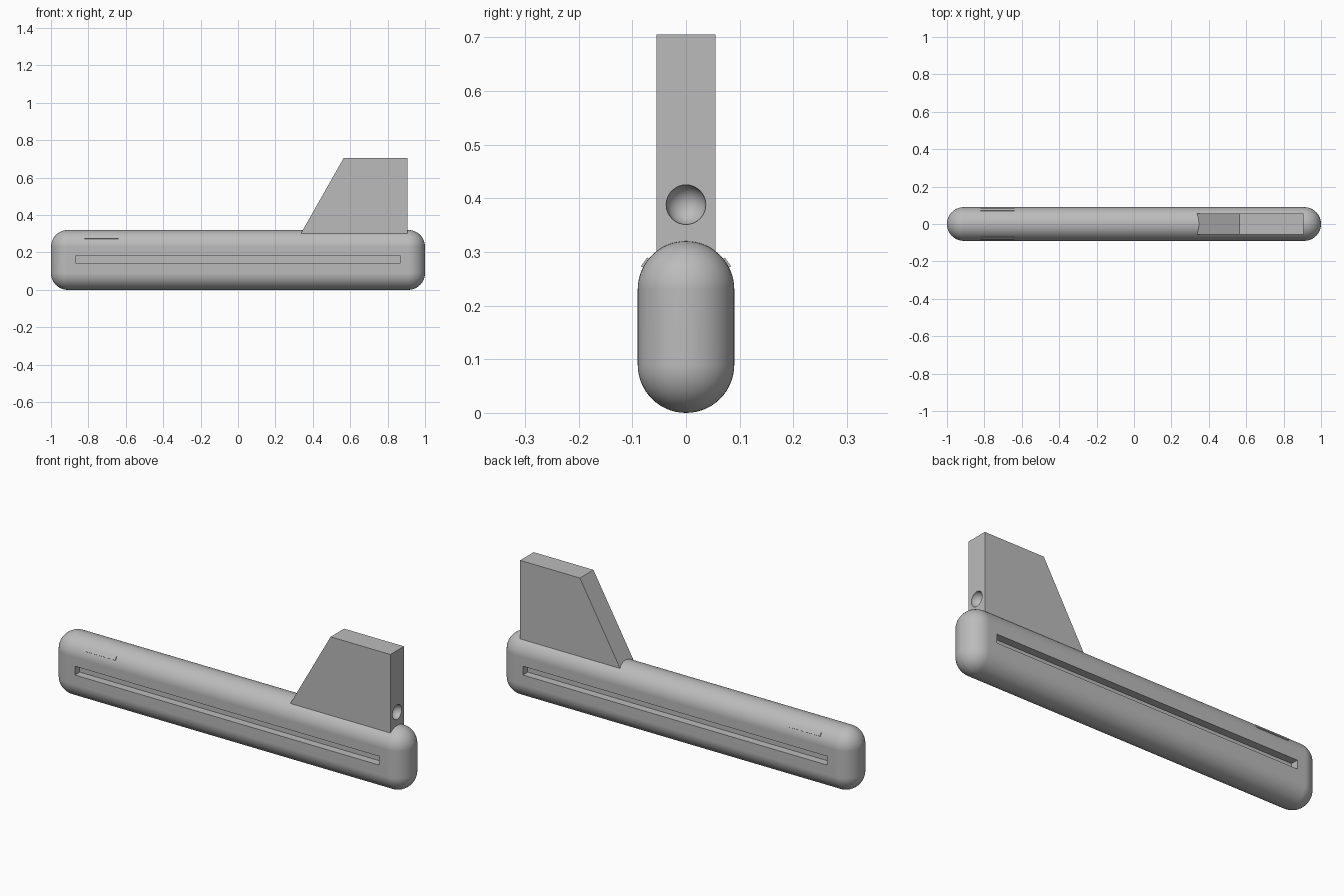
import bpy, bmesh, math

cube = bpy.data.objects.get("Cube")
if cube:
    bpy.data.objects.remove(cube, do_unlink=True)

grey = bpy.data.materials.new("plain grey")
grey.use_nodes = True
GREY = (0.5, 0.5, 0.5, 1)
grey.diffuse_color = GREY
grey.node_tree.nodes["Principled BSDF"].inputs["Base Color"].default_value = GREY


def finish(name, bm):
    mesh = bpy.data.meshes.new(name)
    bmesh.ops.recalc_face_normals(bm, faces=bm.faces)
    bm.to_mesh(mesh)
    bm.free()
    mesh.materials.append(grey)
    obj = bpy.data.objects.new(name, mesh)
    bpy.context.collection.objects.link(obj)
    return obj


def box(name, size, centre, tilt=0):
    bm = bmesh.new()
    bmesh.ops.create_cube(bm, size=1)
    bmesh.ops.scale(bm, vec=size, verts=bm.verts)
    obj = finish(name, bm)
    obj.location = centre
    obj.rotation_euler.x = tilt
    return obj


def apply(obj, mod):
    bpy.context.view_layer.objects.active = obj
    bpy.ops.object.modifier_apply(modifier=mod.name)


def carve(obj, cutter):
    mod = obj.modifiers.new("carve", 'BOOLEAN')
    mod.operation = 'DIFFERENCE'
    mod.solver = 'EXACT'
    mod.object = cutter
    bpy.context.view_layer.update()
    apply(obj, mod)
    bpy.data.objects.remove(cutter, do_unlink=True)


def smooth(obj):
    bpy.ops.object.select_all(action='DESELECT')
    obj.select_set(True)
    bpy.context.view_layer.objects.active = obj
    bpy.ops.object.shade_smooth_by_angle(angle=math.radians(30))
    mod = obj.modifiers.new("even shading", 'WEIGHTED_NORMAL')
    mod.keep_sharp = True


# Fully rounded long body
HALF_WIDTH, HEIGHT = 0.09, 0.32
body = box("body", (2, 2 * HALF_WIDTH, HEIGHT), (0, 0, HEIGHT / 2))
rounding = body.modifiers.new("rounding", 'BEVEL')
rounding.width = HALF_WIDTH - 0.0002
rounding.segments = 14
apply(body, rounding)

# Long side grooves and small raised tabs on both shoulders
DEPTH = 0.04
for side, label in ((-1, "front"), (1, "back")):
    carve(body, box("groove_cutter", (1.73, 2 * DEPTH, 0.045),
                    (0, side * HALF_WIDTH, 0.162)))
    box("shoulder_tab_" + label, (0.18, 0.02, 0.02),
        (-0.73, side * 0.070, 0.2755), side * math.radians(36))
smooth(body)

# Upright fin with a sloped leading edge
bm = bmesh.new()
outline = [(0.307, 0.25), (0.905, 0.25), (0.905, 0.705), (0.565, 0.705)]
face = bm.faces.new([bm.verts.new((x, -0.055, z)) for x, z in outline])
new = bmesh.ops.extrude_face_region(bm, geom=[face])["geom"]
bmesh.ops.translate(bm, vec=(0, 0.11, 0),
                    verts=[v for v in new if isinstance(v, bmesh.types.BMVert)])
fin = finish("fin", bm)

# Round dimple in the fin's end
bm = bmesh.new()
bmesh.ops.create_uvsphere(bm, u_segments=32, v_segments=16, radius=0.037)
dimple = finish("dimple_cutter", bm)
dimple.location = (0.905, 0, 0.388)
carve(fin, dimple)
smooth(fin)
